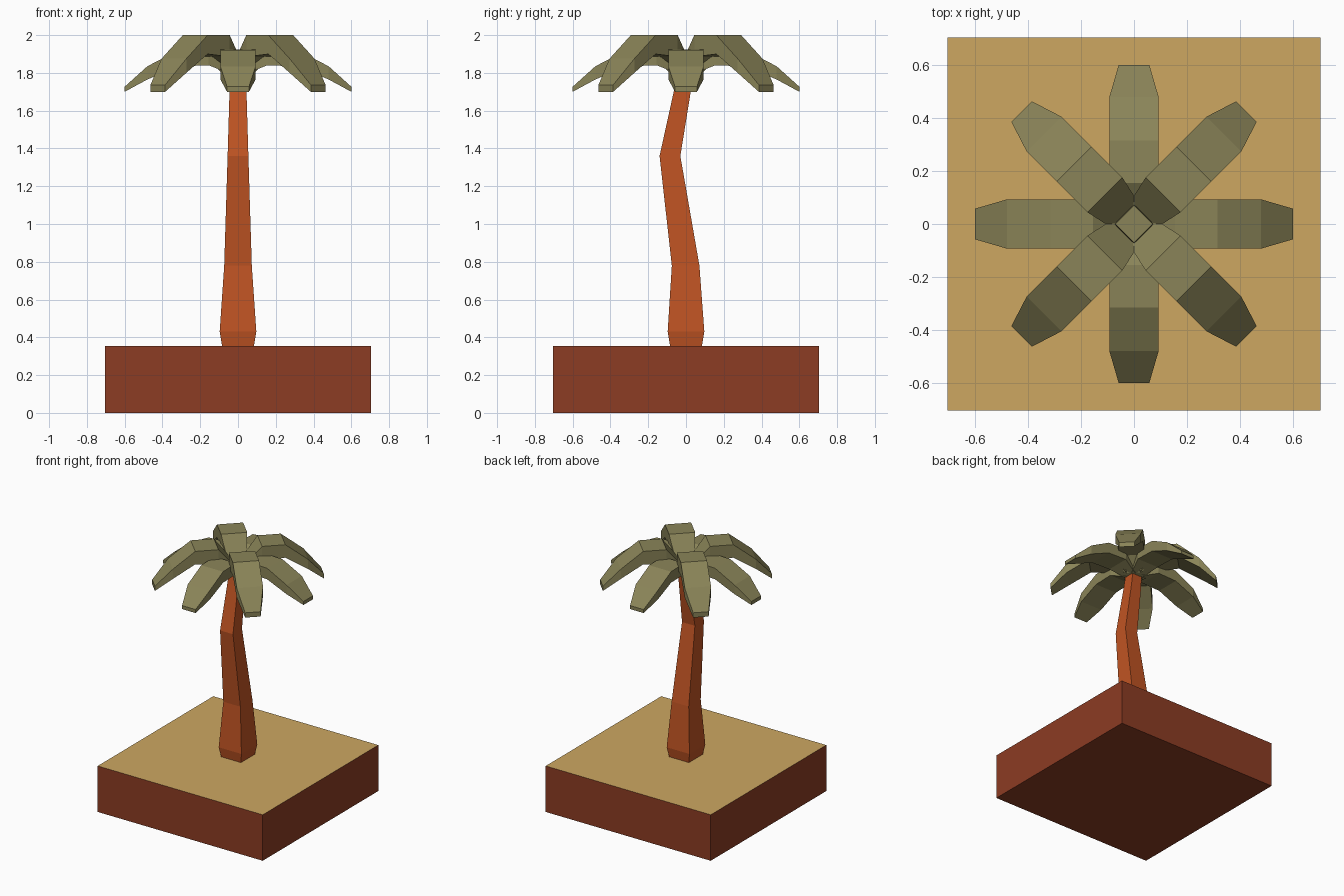
import bpy, bmesh, math
from mathutils import Matrix

if "Cube" in bpy.data.objects:
    bpy.data.objects.remove(bpy.data.objects["Cube"])


def material(name, srgb):
    m = bpy.data.materials.new(name)
    lin = [((c / 255 + 0.055) / 1.055) ** 2.4 for c in srgb]
    m.diffuse_color = (*lin, 1)
    m.use_nodes = True
    m.node_tree.nodes["Principled BSDF"].inputs["Base Color"].default_value = m.diffuse_color
    return m


SAND = material("sand", (205, 167, 97))
EARTH = material("earth brown", (140, 60, 35))
BARK = material("bark orange", (192, 84, 35))
LEAF = material("leaf olive", (138, 132, 88))


def loft(name, rings, mats, matrix=Matrix()):
    """Closed skin over a series of four-cornered rings."""
    bm = bmesh.new()
    loops = [[bm.verts.new(p) for p in ring] for ring in rings]
    for a, b in zip(loops, loops[1:]):
        for i in range(4):
            j = (i + 1) % 4
            bm.faces.new((a[i], a[j], b[j], b[i]))
    bm.faces.new(loops[0][::-1])
    bm.faces.new(loops[-1])
    bm.transform(matrix)
    bmesh.ops.recalc_face_normals(bm, faces=bm.faces)
    mesh = bpy.data.meshes.new(name)
    bm.to_mesh(mesh)
    bm.free()
    for m in mats:
        mesh.materials.append(m)
    obj = bpy.data.objects.new(name, mesh)
    bpy.context.collection.objects.link(obj)
    return obj


def square(cy, z, h):
    return [(-h, cy - h, z), (h, cy - h, z), (h, cy + h, z), (-h, cy + h, z)]


# Ground block with a sand top
block = loft("ground_block", [square(0, 0, 0.705), square(0, 0.355, 0.705)], [EARTH, SAND])
for f in block.data.polygons:
    f.material_index = 1 if f.normal.z > 0.5 else 0

# Bent square trunk: (centre y, height, half width)
trunk = [(0, 0.34, 0.082), (0, 0.43, 0.097), (-0.002, 0.78, 0.073),
         (-0.085, 1.36, 0.055), (-0.02, 1.70, 0.045), (0, 1.84, 0.04)]
loft("trunk", [square(*t) for t in trunk], [BARK])

# Crown core where the fronds meet
loft("crown_core", [square(0, 1.81, 0.06), square(0, 1.89, 0.05)], [LEAF],
     Matrix.Rotation(math.pi / 4, 4, 'Z'))

# Fronds: (radius, top height, bottom height, half width)
low = [(0.03, 1.85, 1.79, 0.05), (0.155, 1.925, 1.84, 0.093), (0.315, 1.92, 1.835, 0.093),
       (0.48, 1.835, 1.765, 0.093), (0.60, 1.727, 1.70, 0.058)]
high = [(0.05, 1.87, 1.80, 0.07), (0.155, 2.0, 1.885, 0.093), (0.32, 2.0, 1.90, 0.093),
        (0.48, 1.875, 1.80, 0.093), (0.60, 1.737, 1.70, 0.055)]
for i in range(8):
    rings = [[(r, -w, b), (r, w, b), (r, w, t), (r, -w, t)]
             for r, t, b, w in (high if i % 2 else low)]
    loft(f"frond_{i + 1}", rings, [LEAF], Matrix.Rotation(i * math.pi / 4, 4, 'Z'))
